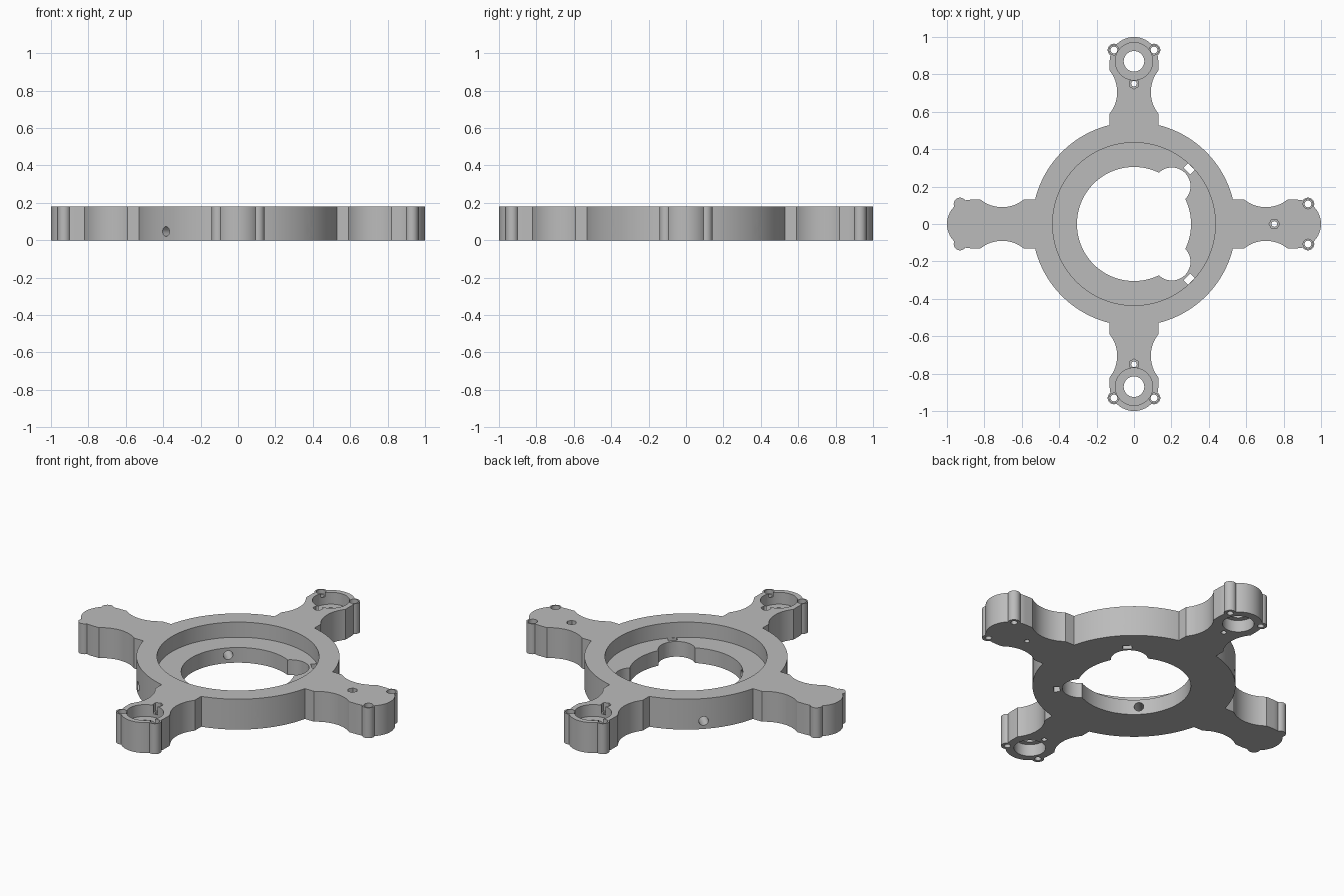
import bpy, bmesh
from math import sin, cos, pi, radians, asin
from mathutils import Matrix

if "Cube" in bpy.data.objects:
    bpy.data.objects.remove(bpy.data.objects["Cube"])

H = 0.18          # overall thickness
FLOOR = 0.09      # floor of the central recess
RING = 0.545      # outer radius of the ring

grey = bpy.data.materials.new("plain_grey")
grey.use_nodes = True
colour = (0.5, 0.5, 0.5, 1)
grey.diffuse_color = colour
grey.node_tree.nodes["Principled BSDF"].inputs["Base Color"].default_value = colour


def finish(name, bm, matrix=Matrix()):
    bm.transform(matrix)
    bmesh.ops.recalc_face_normals(bm, faces=bm.faces)
    mesh = bpy.data.meshes.new(name)
    bm.to_mesh(mesh)
    bm.free()
    mesh.materials.append(grey)
    ob = bpy.data.objects.new(name, mesh)
    bpy.context.collection.objects.link(ob)
    return ob


def prism(name, outline, z0, z1, matrix=Matrix()):
    bm = bmesh.new()
    face = bm.faces.new([bm.verts.new((x, y, z0)) for x, y in outline])
    top = bmesh.ops.extrude_face_region(bm, geom=[face])["geom"]
    bmesh.ops.translate(bm, vec=(0, 0, z1 - z0),
                        verts=[v for v in top if isinstance(v, bmesh.types.BMVert)])
    return finish(name, bm, matrix)


def disc(x, y, r, n):
    return [(x + r * cos(2 * pi * i / n), y + r * sin(2 * pi * i / n)) for i in range(n)]


def combine(target, other, operation):
    mod = target.modifiers.new(operation.lower(), "BOOLEAN")
    mod.operation = operation
    mod.solver = "EXACT"
    mod.object = other
    bpy.context.view_layer.objects.active = target
    bpy.ops.object.modifier_apply(modifier=mod.name)
    bpy.data.objects.remove(other)


def add(outline, matrix):
    combine(frame, prism("addition", outline, 0, H, matrix), "UNION")


def cut(outline, z0=-0.1, z1=H + 0.1, matrix=Matrix()):
    combine(frame, prism("cutter", outline, z0, z1, matrix), "DIFFERENCE")


def turned(quarter, offset=0):
    return Matrix.Rotation(quarter * pi / 2 + offset, 4, "Z")


# Arm outline: straight root, concave waist and rounded tip
WIDE, TIP = 0.13, 0.87
waist_r, waist_x, half = 0.185, 0.705, 0.115
spread = asin(half / waist_r)
side = [(0.4, -WIDE)]
for i in range(17):
    a = -spread + 2 * spread * i / 16
    side.append((waist_x + waist_r * sin(a),
                 -WIDE + waist_r * (cos(a) - cos(spread))))
tip = [(TIP + WIDE * cos(a), WIDE * sin(a))
       for a in [radians(-90 + 180 * i / 32) for i in range(33)]]
arm = side + tip + [(x, -y) for x, y in reversed(side)]

# Ring with four arms and their corner bosses
frame = prism("mounting_frame", disc(0, 0, RING, 128), 0, H)
for q in range(4):
    add(arm, turned(q))
    for s in (-1, 1):
        add(disc(0.93, 0.107 * s, 0.034, 24), turned(q))

# Central recess and opening
cut(disc(0, 0, 0.435, 128), FLOOR)
cut(disc(0, 0, 0.305, 96))

for q in range(4):
    turn = turned(q)
    diagonal = turned(q, pi / 4)

    # Lobes of the opening and the nut slots behind them
    cut(disc(0.286, 0, 0.1, 48), matrix=diagonal)
    cut([(0.4, -0.025), (0.433, -0.025), (0.433, 0.025), (0.4, 0.025)],
        -0.1, FLOOR + 0.03, diagonal)

    # Radial screw holes through the ring
    lying = diagonal @ Matrix.Translation((0, 0, 0.047)) @ Matrix.Rotation(pi / 2, 4, "Y")
    cut(disc(0, 0, 0.026, 24), 0.3, 0.6, lying)

    # Round seats and through holes on the front and back arms
    if q % 2:
        cut(disc(TIP, 0, 0.1, 64), 0.11, H + 0.1, turn)
        cut(disc(TIP, 0, 0.085, 64), -0.1, 0.07, turn)
        cut(disc(TIP, 0, 0.055, 48), matrix=turn)

    # Boss screw holes with shallow counterbores
    for s in (-1, 1):
        cut(disc(0.93, 0.107 * s, 0.018, 20), matrix=turn)
        cut(disc(0.93, 0.107 * s, 0.026, 20), H - 0.025, H + 0.1, turn)

    # Hexagonal nut pocket and screw hole at the waist
    cut(disc(0.75, 0, 0.015, 20), matrix=turn)
    cut(disc(0.75, 0, 0.028, 6), H - 0.05, H + 0.1, turn)

# Smooth curved walls, keep crisp edges
bpy.ops.object.select_all(action="DESELECT")
frame.select_set(True)
bpy.context.view_layer.objects.active = frame
bpy.ops.object.shade_smooth_by_angle(angle=radians(30))
